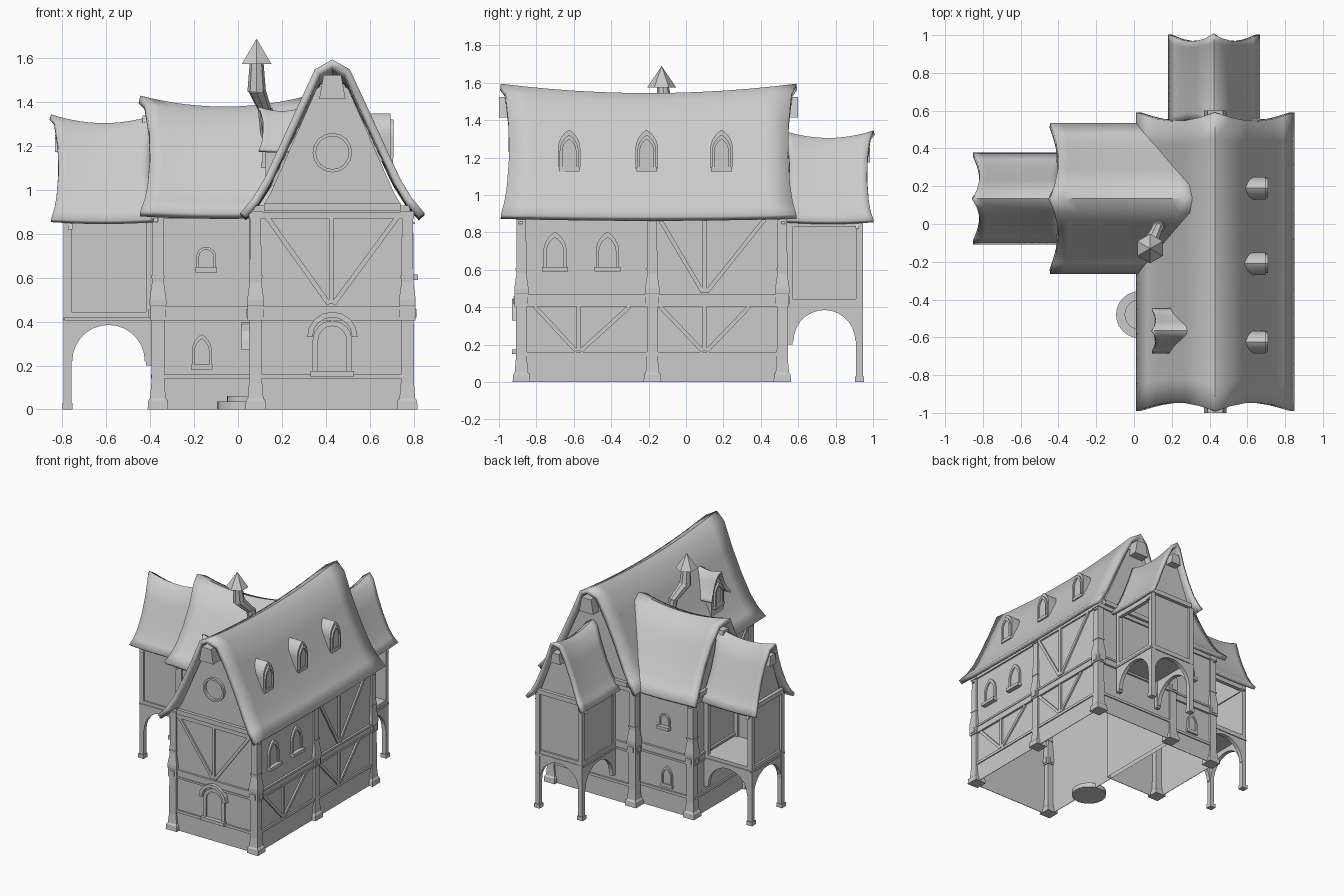
import bpy, bmesh
from math import pi, sin, cos, radians
from mathutils import Matrix, Vector

if "Cube" in bpy.data.objects:
    bpy.data.objects.remove(bpy.data.objects["Cube"])

GREY = (0.6, 0.6, 0.6, 1)
mat = bpy.data.materials.new("plain grey")
mat.use_nodes = True
mat.diffuse_color = GREY
mat.node_tree.nodes["Principled BSDF"].inputs["Base Color"].default_value = GREY


def place(x, y, turn=0):
    """Local frame: x to the right, -y outward, z up."""
    return Matrix.Translation((x, y, 0)) @ Matrix.Rotation(radians(turn), 4, 'Z')


def add(name, bm, M=Matrix(), smooth=False, fix=True):
    if fix:
        bmesh.ops.recalc_face_normals(bm, faces=bm.faces)
    me = bpy.data.meshes.new(name)
    bm.to_mesh(me)
    bm.free()
    me.materials.append(mat)
    ob = bpy.data.objects.new(name, me)
    ob.matrix_world = M
    bpy.context.collection.objects.link(ob)
    if smooth:
        bpy.ops.object.select_all(action='DESELECT')
        ob.select_set(True)
        bpy.context.view_layer.objects.active = ob
        bpy.ops.object.shade_smooth_by_angle(angle=radians(40))
    return ob


def prism(name, pts, out0, out1, M):
    """Extrude an outline in the local xz plane between two outward depths."""
    bm = bmesh.new()
    a, b = [[bm.verts.new((x, -d, z)) for x, z in pts] for d in (out0, out1)]
    bm.faces.new(a)
    bm.faces.new(b)
    for i in range(len(pts)):
        j = (i + 1) % len(pts)
        bm.faces.new((a[i], a[j], b[j], b[i]))
    return add(name, bm, M)


def slab(name, x0, x1, z0, z1, out0, out1, M):
    return prism(name, [(x0, z0), (x1, z0), (x1, z1), (x0, z1)], out0, out1, M)


def frame(name, outer, inner, depth, M, closed=False):
    """Moulding between two outlines with matching points."""
    bm = bmesh.new()
    rings = [[bm.verts.new((x, -d, z)) for x, z in p]
             for p, d in ((outer, 0), (outer, depth), (inner, depth), (inner, 0))]
    n = len(outer)
    for k in range(3):
        for i in range(n if closed else n - 1):
            j = (i + 1) % n
            bm.faces.new((rings[k][i], rings[k][j], rings[k + 1][j], rings[k + 1][i]))
    if not closed:
        for i in (0, n - 1):
            bm.faces.new([r[i] for r in rings])
    return add(name, bm, M)


def arch(x, w, z0, spring, pointed=False, n=8):
    """Arched outline from bottom right over the top to bottom left."""
    h = w / 2
    if pointed:
        right = [(-h + w * cos(a), spring + w * sin(a)) for a in [pi / 3 * i / n for i in range(n + 1)]]
        top = right + [(-u, z) for u, z in reversed(right[:-1])]
    else:
        top = [(h * cos(pi * i / n), spring + h * sin(pi * i / n)) for i in range(n + 1)]
    return [(x + u, z) for u, z in [(h, z0)] + top + [(-h, z0)]]


def window(name, M, x, w, z0, spring, pointed=False, sill=0.035):
    prism(name + "_pane", arch(x, w, z0, spring, pointed), 0, 0.004, M)
    frame(name + "_frame", arch(x, w, z0, spring, pointed),
          arch(x, w * 0.72, z0, spring, pointed), 0.014, M)
    slab(name + "_sill", x - w * 0.55, x + w * 0.55, z0 - 0.02, z0 + 0.005, 0, sill, M)


def strut(name, p, q, M, w=0.022, depth=0.012):
    p, q = Vector(p), Vector(q)
    d = (q - p).normalized() * w / 2
    s = Vector((-d.y, d.x))
    prism(name, [tuple(v) for v in (p + s, q + s, q - s, p - s)], 0, depth, M)


def v_brace(name, M, x0, xm, x1, z0, z1):
    for p, q in (((xm, z0), (xm, z1)), ((x0, z1), (xm - .01, z0)), ((x1, z1), (xm + .01, z0))):
        strut(name, p, q, M)


def bands(name, M, x0, x1, top=0.9):
    """Plinth trim, double storey beam and top plate of one wall."""
    for z0, z1, d in ((0, .14, .004), (.14, .16, .012), (.405, .42, .016), (.42, .455, .01),
                      (.455, .47, .016), (top - .03, top, .012)):
        slab(name, x0, x1, z0, z1, 0, d, M)


def post(name, x, y):
    """Turned square post with foot, collars and peg plates."""
    prof = [(0, .047), (.04, .044), (.05, .036), (.12, .03), (.405, .029), (.405, .036), (.47, .036),
            (.475, .038), (.5, .038), (.58, .027), (.6, .027), (.6, .031), (.61, .031),
            (.61, .027), (.87, .025), (.87, .031), (.905, .031)]
    bm = bmesh.new()
    rings = [[bm.verts.new((x + sx * h, y + sy * h, z)) for sx, sy in ((-1, -1), (1, -1), (1, 1), (-1, 1))]
             for z, h in prof]
    for a, b in zip(rings, rings[1:]):
        for i in range(4):
            bm.faces.new((a[i], a[i - 1], b[i - 1], b[i]))
    bm.faces.new(rings[0])
    bm.faces.new(rings[-1])
    add(name, bm)
    for turn in (0, 90):
        slab(name + "_peg", -.02, .02, .418, .458, -.042, .042, place(x, y, turn))


SLOPE = [(0, 1), (.19, .935), (.38, .69), (.57, .44), (.74, .22), (.86, .1), (1, 0)]


def slope_line(half, eave, rise):
    left = [(-u * half, eave + f * rise) for u, f in reversed(SLOPE)]
    return left + [(-x, z) for x, z in reversed(left[:-1])]


def roof(name, M, y0, y1, half, eave, rise, lift=.05, dip=.045, thick=.035, n=12):
    """Bell-shaped gable roof, sagging ridge, scalloped ends."""
    bm = bmesh.new()
    line = slope_line(half, eave, rise)
    mid, span = (y0 + y1) / 2, (y1 - y0) / 2
    rows = []
    for x, z in line:
        f = (z - eave) / rise
        reach = span - dip * sin(pi * abs(x) / half)
        rows.append([bm.verts.new((x, mid + reach * t, z + lift * (0.2 + 0.8 * f) * t * t))
                     for t in [2 * j / n - 1 for j in range(n + 1)]])
    for a, b in zip(rows, rows[1:]):
        for j in range(n):
            bm.faces.new((a[j], b[j], b[j + 1], a[j + 1]))
    ob = add(name, bm, M, smooth=True, fix=False)
    mod = ob.modifiers.new("thickness", 'SOLIDIFY')
    mod.thickness, mod.offset = thick, -1


def gable(name, M, half, eave, rise, beam=True):
    """Wall under the roof end; the frame origin lies on the wall."""
    inset = [(x * .9, z - .04) for x, z in slope_line(half, eave, rise)]
    prism(name, inset, -.02, 0, M)
    if beam:
        slab(name + "_beam", -half * .74, half * .74, eave + .02, eave + .055, 0, .025, M)


def ridge_block(name, M, top, out, s=1):
    prism(name, [(-.06 * s, top - .11 * s), (.06 * s, top - .11 * s), (.04 * s, top), (-.04 * s, top)], -.02, out, M)


def shell(name, x0, x1, y0, y1, z1):
    bm = bmesh.new()
    a, b = [[bm.verts.new((x, y, z)) for x, y in ((x0, y0), (x1, y0), (x1, y1), (x0, y1))] for z in (0, z1)]
    for i in range(4):
        bm.faces.new((a[i - 1], a[i], b[i], b[i - 1]))
    add(name, bm, fix=False)


# Main house and side house walls
shell("main_walls", .065, .785, -.895, .53, .93)
shell("side_walls", -.385, .1, -.19, .46, .93)
front, right = place(0, -.895), place(.785, 0, 90)
left, back = place(.065, 0, -90), place(0, .53, 180)
side_front, side_back, side_end = place(0, -.19), place(0, .46, 180), place(-.385, 0, -90)
for M, a, b in ((front, .07, .78), (right, -.89, .53), (left, .19, .89), (back, -.78, -.07),
                (side_front, -.38, .06), (side_back, -.06, .38), (side_end, -.46, .19)):
    bands("wall_beam", M, a, b)
for x, y in ((.08, -.88), (.772, -.88), (.772, -.18), (.772, .515), (.08, .515),
             (-.365, -.175), (-.365, .445)):
    post("post", x, y)

# Timber braces
v_brace("front_brace", front, .13, .425, .73, .48, .88)
v_brace("right_brace", right, -.81, -.575, -.3, .165, .405)
v_brace("right_brace", right, -.14, .1, .34, .165, .405)
v_brace("right_brace", right, -.14, .1, .42, .48, .87)
v_brace("left_brace", left, .22, .53, .84, .48, .87)

# Windows and doors
for u in (-.7, -.42):
    window("right_window", right, u, .125, .61, .695, True)
for M, s in ((side_front, 1), (side_back, -1)):
    window("upper_side_window", M, -.145 * s, .09, .645, .695)
    window("lower_side_window", M, -.165 * s, .09, .2, .265, True, .015)
window("front_window", front, .43, .18, .17, .315)
frame("front_hood", arch(.43, .23, .33, .33), arch(.43, .18, .33, .33), .035, front)
window("door", left, .48, .2, .06, .27, sill=.02)
frame("door_hood", arch(.48, .25, .27, .27), arch(.48, .2, .27, .27), .05, left)
for r, z, h in ((.125, 0, .035), (.08, .035, .025)):
    bm = bmesh.new()
    bmesh.ops.create_cone(bm, cap_ends=True, segments=24, radius1=r, radius2=r, depth=h,
                          matrix=Matrix.Translation((.03, -.48, z + h / 2)))
    add("door_step", bm)
circle = [(cos(2 * pi * i / 16), sin(2 * pi * i / 16)) for i in range(16)]
frame("round_window", [(.43 + .09 * c, 1.17 + .09 * s) for c, s in circle],
      [(.43 + .075 * c, 1.17 + .075 * s) for c, s in circle], .02, front, closed=True)

# Large roofs with their gables
main, side = place(.43, 0), place(0, .135, -90)
roof("main_roof", main, -.99, .59, .42, .885, .66)
roof("side_roof", side, -.445, .32, .4, .895, .485)
for M, d in ((place(.43, -.895), .105), (place(.43, .53, 180), .07)):
    gable("main_gable", M, .42, .885, .66)
    ridge_block("main_ridge_block", M, 1.525, d)
gable("side_gable", place(-.385, .135, -90), .4, .895, .485)
ridge_block("side_ridge_block", place(-.385, .135, -90), 1.34, .05, .8)

# Raised bays on arches, each open on one side
for M in (place(-.39, .135, -90), place(.423, .54, 180)):
    roof("bay_roof", M, -.462, .02, .243, .86, .445, lift=.04, dip=.035, thick=.025)
    end = M @ Matrix.Translation((0, -.385, 0))
    gable("bay_gable", end, .243, .86, .445)
    ridge_block("bay_ridge_block", end, 1.25, .06, .7)
    slab("bay_floor", -.2, .2, .42, .445, 0, .4, M)
    slab("bay_end_wall", -.19, .19, .44, .9, -.012, 0, end)
    slab("bay_side_wall", .178, .19, .44, .9, 0, .385, M)
    slab("bay_header", -.2, -.17, .83, .88, 0, .385, M)
    for s in (-1, 1):
        slab("bay_leg", s * .2, s * .165, 0, .88, .37, .405, M)
        slab("bay_foot", s * .206, s * .159, 0, .03, .364, .411, M)
        slab("bay_wall_post", s * .2, s * .165, .2, .88, 0, .03, M)
    for F, w, x in ((end @ place(0, -.01), .4, 0), (M @ place(.195, 0, 90), .4, -.2),
                    (M @ place(-.195, 0, -90), .4, .2)):
        opening = [(x + .165 * cos(pi * i / 14), .22 + .165 * sin(pi * i / 14)) for i in range(15)]
        prism("bay_arch", [(x + .2, .42), (x + .2, .2)] + opening + [(x - .2, .2), (x - .2, .42)], -.025, .005, F)
        slab("bay_rail", x - .2, x + .2, .405, .42, 0, .012, F)

# Dormers
for y in (-.625, -.21, .19):
    M = place(.695, y, 90)
    prism("dormer", arch(0, .12, 1.13, 1.245, True), -.17, 0, M)
    window("dormer_window", M, 0, .1, 1.145, 1.235, True, .012)
M = place(.125, -.565, -90)
prism("left_dormer", [(-.075, 1.02), (.075, 1.02), (.075, 1.22), (0, 1.34), (-.075, 1.22)], -.2, 0, M)
window("left_dormer_window", M, 0, .1, 1.12, 1.2, True, .02)
roof("left_dormer_roof", M, -.03, .18, .12, 1.18, .18, lift=.02, dip=.02, thick=.015)

# Bent chimney pipe with pointed cap
path = [Vector(p) for p in ((.14, 0, 1.2), (.125, -.02, 1.36), (.085, -.11, 1.46), (.085, -.125, 1.59))]
for (p, q), (r1, r2) in zip(zip(path, path[1:]), ((.03, .034), (.028, .04), (.042, .03))):
    bm = bmesh.new()
    turn = Vector((0, 0, 1)).rotation_difference(q - p).to_matrix().to_4x4()
    bmesh.ops.create_cone(bm, cap_ends=True, segments=8, radius1=r1, radius2=r2, depth=(q - p).length + .02,
                          matrix=Matrix.Translation((p + q) / 2) @ turn)
    add("chimney_pipe", bm)
bm = bmesh.new()
bmesh.ops.create_cone(bm, cap_ends=True, segments=6, radius1=.078, radius2=0, depth=.115,
                      matrix=Matrix.Translation((.085, -.13, 1.632)))
add("chimney_cap", bm)
